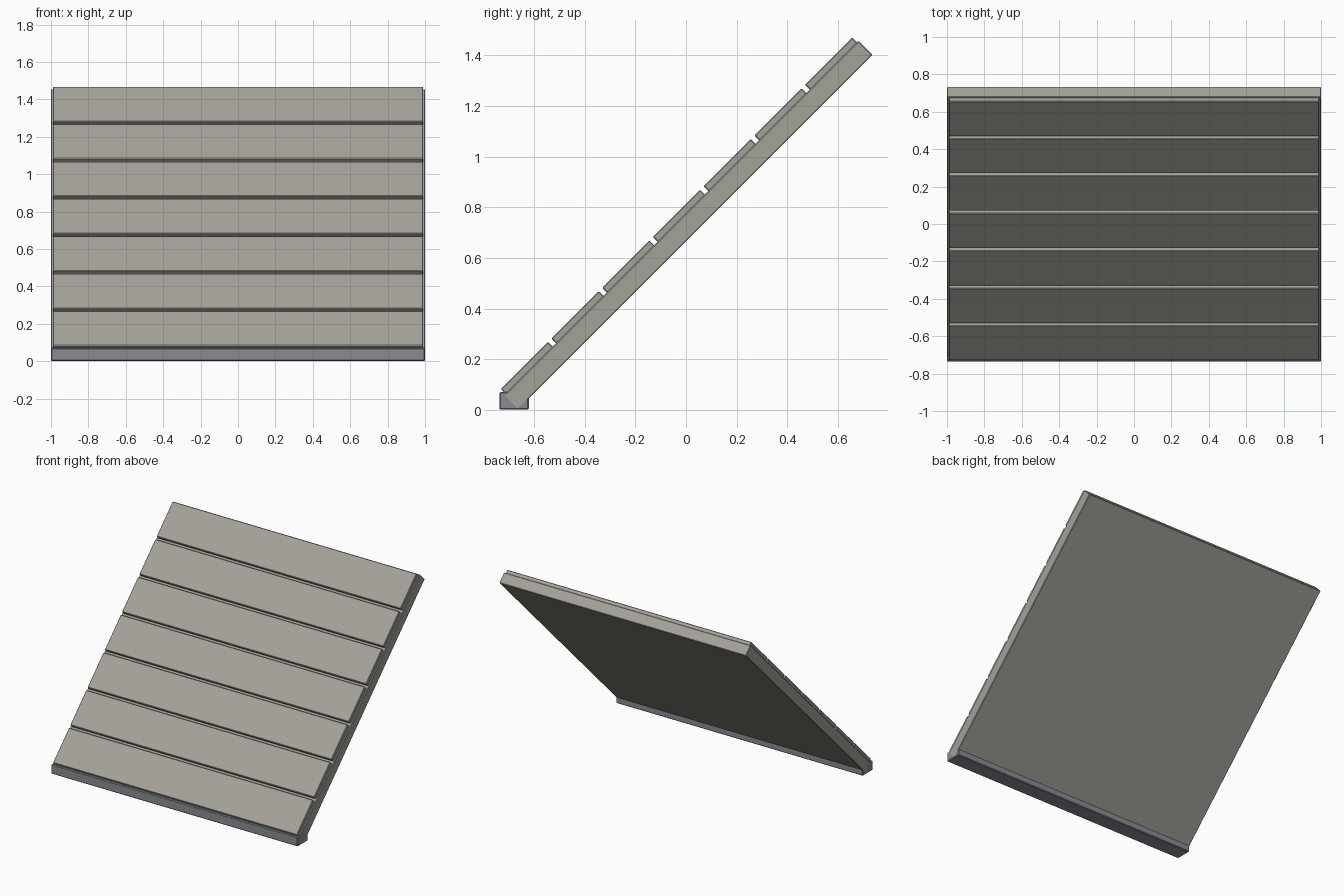
import bpy
from math import radians, sqrt

if "Cube" in bpy.data.objects:
    bpy.data.objects.remove(bpy.data.objects["Cube"])

R2 = sqrt(2)


def material(name, colour):
    m = bpy.data.materials.new(name)
    m.diffuse_color = colour
    m.use_nodes = True
    m.node_tree.nodes["Principled BSDF"].inputs["Base Color"].default_value = m.diffuse_color
    return m


warm = material("warm_grey", (0.37, 0.36, 0.32, 1))
cool = material("cool_grey", (0.25, 0.26, 0.29, 1))


def box(name, size, loc, tilt, bevel, mat):
    bpy.ops.mesh.primitive_cube_add(size=1, location=loc)
    ob = bpy.context.object
    ob.name = name
    ob.scale = size
    bpy.ops.object.transform_apply(location=False, rotation=False, scale=True)
    ob.rotation_euler.x = radians(tilt)
    b = ob.modifiers.new("edge_bevel", 'BEVEL')
    b.width = bevel
    b.segments = 1
    ob.data.materials.append(mat)
    return ob


def sloped_box(name, width, s0, s1, c0, c1, bevel, mat):
    # s = y + z runs up the slope, c = z - y runs out of it
    s, c = (s0 + s1) / 2, (c0 + c1) / 2
    return box(name, (width, (s1 - s0) / R2, (c1 - c0) / R2),
               (0, (s - c) / 2, (s + c) / 2), 45, bevel, mat)


# Main 45 degree panel
sloped_box("ramp_panel", 2.0, -0.662, 2.136, 0.665, 0.777, 0.004, warm)

# Seven planks laid across the panel
for i in range(7):
    s = -0.648 + 0.4 * i
    sloped_box(f"plank_{i + 1}", 1.98, s, s + 0.373, 0.770, 0.814, 0.004, warm)

# Foot bar along the bottom edge
box("foot_bar", (2.0, 0.117, 0.07), (0, -0.6775, 0.037), 0, 0.005, cool)
